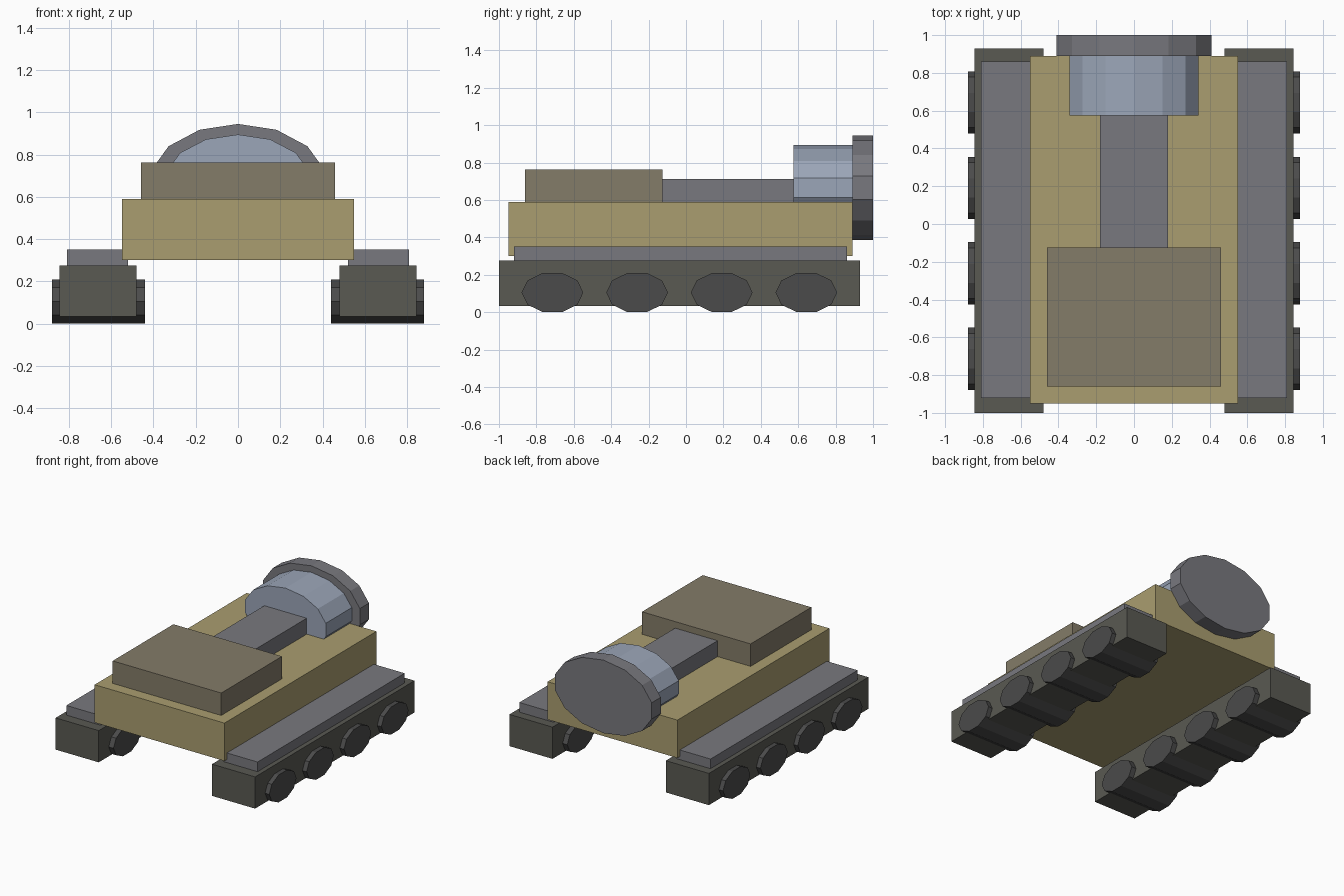
import bpy, bmesh
from math import sin, cos, tau
from mathutils import Vector

if "Cube" in bpy.data.objects:
    bpy.data.objects.remove(bpy.data.objects["Cube"])


def material(name, rgb):
    m = bpy.data.materials.new(name)
    m.diffuse_color = (*rgb, 1)
    m.use_nodes = True
    m.node_tree.nodes["Principled BSDF"].inputs["Base Color"].default_value = m.diffuse_color
    return m


SAND = material("sand", (0.40, 0.34, 0.16))
OLIVE = material("olive", (0.23, 0.20, 0.14))
STEEL = material("steel", (0.19, 0.19, 0.21))
BLUE_STEEL = material("blue_steel", (0.33, 0.38, 0.48))
TRACK = material("track_grey", (0.10, 0.10, 0.085))
RUBBER = material("rubber", (0.07, 0.07, 0.07))


def add_object(name, bm, mat):
    bmesh.ops.recalc_face_normals(bm, faces=bm.faces)
    mesh = bpy.data.meshes.new(name)
    bm.to_mesh(mesh)
    bm.free()
    mesh.materials.append(mat)
    ob = bpy.data.objects.new(name, mesh)
    bpy.context.collection.objects.link(ob)
    return ob


def box(name, x, y, z, mat):
    bm = bmesh.new()
    bmesh.ops.create_cube(bm, size=1)
    for v in bm.verts:
        v.co = [lo + (c + 0.5) * (hi - lo) for c, (lo, hi) in zip(v.co, (x, y, z))]
    return add_object(name, bm, mat)


def prism(name, center, u, v, axis, sides, mat):
    """Elliptical prism: ring spanned by radius vectors u and v, extruded along axis."""
    center, u, v, axis = map(Vector, (center, u, v, axis))
    bm = bmesh.new()
    angles = [tau * i / sides for i in range(sides)]
    face = bm.faces.new([bm.verts.new(center + u * cos(a) + v * sin(a)) for a in angles])
    new = bmesh.ops.extrude_face_region(bm, geom=[face], use_keep_orig=True)["geom"]
    bmesh.ops.translate(bm, vec=axis, verts=[g for g in new if isinstance(g, bmesh.types.BMVert)])
    return add_object(name, bm, mat)


def mirror_x(ob):
    mod = ob.modifiers.new("mirror", 'MIRROR')
    mod.use_mirror_merge = False


# Hull and raised front deck
box("hull", (-0.55, 0.55), (-0.95, 0.89), (0.30, 0.59), SAND)
box("front_deck", (-0.46, 0.46), (-0.86, -0.125), (0.59, 0.762), OLIVE)

# Spine leading to the rear drum and its end plate
box("spine", (-0.18, 0.18), (-0.125, 0.575), (0.59, 0.712), STEEL)
prism("rear_drum", (0, 0.575, 0.665), (0, 0, 0.23), (0.35, 0, 0), (0, 0.315, 0), 14, BLUE_STEEL)
prism("rear_plate", (0, 0.89, 0.665), (0, 0, 0.28), (0.42, 0, 0), (0, 0.11, 0), 14, STEEL)

# Running gear, mirrored to both sides
mirror_x(box("track", (0.48, 0.845), (-1.0, 0.93), (0.033, 0.276), TRACK))
mirror_x(box("fender", (0.52, 0.81), (-0.92, 0.86), (0.276, 0.35), STEEL))
for i in range(4):
    mirror_x(prism(f"wheel_{i + 1}", (0.44, -0.714 + 0.4525 * i, 0.105),
                   (0, 0.165, 0), (0, 0, 0.1104), (0.44, 0, 0), 10, RUBBER))
